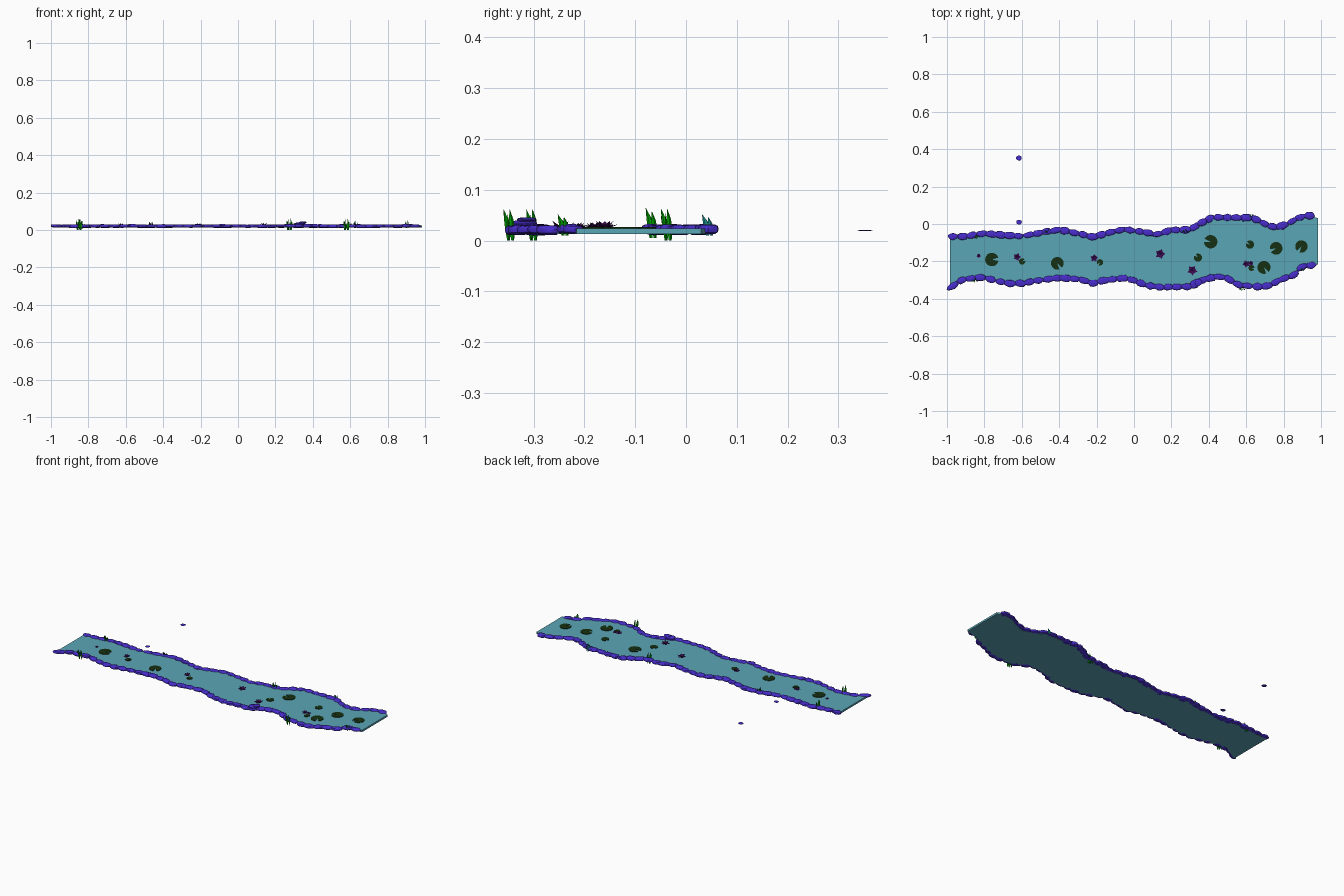
import bpy, bmesh, math, random
from mathutils import Vector, Matrix

if "Cube" in bpy.data.objects:
    bpy.data.objects.remove(bpy.data.objects["Cube"])

random.seed(7)


def mat(name, r, g, b):
    m = bpy.data.materials.new(name)
    m.diffuse_color = (r, g, b, 1)
    m.use_nodes = True
    m.node_tree.nodes["Principled BSDF"].inputs["Base Color"].default_value = m.diffuse_color
    return m


WATER = mat("river_teal", 0.105, 0.38, 0.47)
STONE = mat("stone_violet", 0.065, 0.026, 0.60)
PAD = mat("pad_dark_green", 0.008, 0.030, 0.006)
PETAL = mat("petal_dark_purple", 0.045, 0.003, 0.085)
GRASS = mat("grass_green", 0.0, 0.33, 0.0)
DARK_GRASS = mat("grass_dark_green", 0.004, 0.10, 0.01)
TEAL_GRASS = mat("grass_teal", 0.015, 0.30, 0.27)


def finish(bm, name, material, smooth=False):
    bmesh.ops.recalc_face_normals(bm, faces=bm.faces)
    me = bpy.data.meshes.new(name)
    bm.to_mesh(me)
    bm.free()
    me.materials.append(material)
    ob = bpy.data.objects.new(name, me)
    bpy.context.collection.objects.link(ob)
    if smooth:
        bpy.ops.object.select_all(action='DESELECT')
        ob.select_set(True)
        bpy.context.view_layer.objects.active = ob
        bpy.ops.object.shade_smooth_by_angle(angle=math.radians(40))
    return ob


# Centre lines of the two stone banks (x, y)
NORTH = [(-.985, -.067), (-.9, -.065), (-.8, -.05), (-.7, -.06), (-.6, -.065), (-.5, -.047),
         (-.4, -.03), (-.3, -.05), (-.22, -.068), (-.15, -.05), (-.06, -.028), (.05, -.042),
         (.12, -.055), (.2, -.033), (.3, -.03), (.35, 0), (.42, .037), (.5, .035), (.64, .033),
         (.70, 0), (.76, -.02), (.82, 0), (.88, .035), (.94, .045), (.985, .03)]
SOUTH = [(-.985, -.34), (-.92, -.3), (-.83, -.285), (-.75, -.3), (-.68, -.318), (-.6, -.318),
         (-.5, -.3), (-.4, -.288), (-.3, -.295), (-.22, -.315), (-.15, -.3), (-.05, -.29),
         (.01, -.305), (.07, -.33), (.15, -.338), (.3, -.335), (.38, -.295), (.45, -.282),
         (.5, -.292), (.56, -.325), (.65, -.335), (.72, -.33), (.78, -.3), (.86, -.27),
         (.9, -.23), (.985, -.215)]


def y_at(path, x):
    for (x0, y0), (x1, y1) in zip(path, path[1:]):
        if x <= x1:
            return y0 + (y1 - y0) * (x - x0) / (x1 - x0)
    return path[-1][1]


# River slab
bm = bmesh.new()
N = 80
rows = []
for i in range(N + 1):
    x = -.985 + 1.97 * i / N
    n, s = y_at(NORTH, x), y_at(SOUTH, x)
    rows.append([bm.verts.new(p) for p in ((x, s, .013), (x, n, .013), (x, n, .024), (x, s, .024))])
for a, b in zip(rows, rows[1:]):
    for k in range(4):
        bm.faces.new((a[k], a[(k + 1) % 4], b[(k + 1) % 4], b[k]))
bm.faces.new(rows[0])
bm.faces.new(rows[-1])
finish(bm, "river_water", WATER)


# Flat rounded stone from stacked irregular rings
def stone(bm, x, y, z, length, width, height, angle):
    sides = 12
    wob = [random.uniform(.86, 1.1) for _ in range(sides)]
    tilt = random.uniform(-.05, .05)
    rings = []
    for zz, r in ((-.5, .7), (-.3, .94), (.1, 1), (.36, .9), (.5, .65)):
        ring = []
        for k in range(sides):
            a = math.tau * k / sides
            px, py = length * r * wob[k] * math.cos(a), width * r * wob[k] * math.sin(a)
            ring.append(bm.verts.new((x + px * math.cos(angle) - py * math.sin(angle),
                                      y + px * math.sin(angle) + py * math.cos(angle),
                                      z + zz * height + px * tilt)))
        rings.append(ring)
    for a, b in zip(rings, rings[1:]):
        for k in range(sides):
            bm.faces.new((a[k], a[(k + 1) % sides], b[(k + 1) % sides], b[k]))
    bm.faces.new(rings[0])
    bm.faces.new(rings[-1])


def bank(name, path, x_end):
    bm = bmesh.new()
    x = -.968
    while x < x_end:
        y = y_at(path, x)
        ang = math.atan2(y_at(path, x + .02) - y_at(path, x - .02), .04)
        stone(bm, x, y, .021 + random.uniform(-.001, .002), random.uniform(.029, .037),
              random.uniform(.017, .021), random.uniform(.015, .019), ang)
        x += random.uniform(.044, .056) * math.cos(ang)
    finish(bm, name, STONE, True)


bank("north_bank_stones", NORTH, .945)
bank("south_bank_stones", SOUTH, .985)

# Small pile on the south bank
bm = bmesh.new()
stone(bm, .33, -.318, .033, .032, .022, .013, .5)
stone(bm, .345, -.314, .041, .022, .018, .008, .3)
finish(bm, "stacked_stones", STONE, True)

# Two loose thin discs beside the river
for i, y in enumerate((.352, .01)):
    bm = bmesh.new()
    stone(bm, -.615, y, .02, .015, .014, .002, 0)
    finish(bm, f"loose_stone_{i}", STONE)

# Lily pads: notched discs (x, y, radius)
PADS = [(-.76, -.19, .036), (-.41, -.21, .034), (.41, -.095, .036), (.76, -.13, .034),
        (.895, -.12, .033), (.695, -.232, .035), (.342, -.18, .022), (.62, -.11, .022),
        (.628, -.235, .016), (-.598, -.2, .017), (-.182, -.205, .017)]
for i, (x, y, r) in enumerate(PADS):
    bm = bmesh.new()
    turn = random.uniform(0, math.tau)
    outline = [(x, y)]
    for k in range(19):
        a = turn + .25 + (math.tau - .5) * k / 18
        outline.append((x + r * math.cos(a), y + r * math.sin(a)))
    top = [bm.verts.new((*p, .0265)) for p in outline]
    low = [bm.verts.new((*p, .0235)) for p in outline]
    bm.faces.new(top)
    bm.faces.new(low[::-1])
    for k in range(20):
        bm.faces.new((top[k], low[k], low[(k + 1) % 20], top[(k + 1) % 20]))
    finish(bm, f"lily_pad_{i}", PAD)

# Water flowers: two whorls of pointed petals (x, y, radius)
FLOWERS = [(.14, -.16, .028), (.312, -.248, .028), (.6, -.213, .021), (.625, -.21, .015),
           (-.213, -.182, .022), (-.625, -.176, .022), (-.83, -.17, .013)]
for i, (x, y, r) in enumerate(FLOWERS):
    bm = bmesh.new()
    for count, reach, rise, off in ((5, 1, .25, 0), (5, .65, .48, .6)):
        for k in range(count):
            a = math.tau * k / count + off + i
            rot = Matrix.Translation((x, y, .025)) @ Matrix.Rotation(a, 4, 'Z')
            R = r * reach
            root, tip = Vector((0, 0, 0)), Vector((R, 0, r * rise))
            left, right = Vector((R * .55, R * .3, r * rise * .5)), Vector((R * .55, -R * .3, r * rise * .5))
            keel = Vector((R * .5, 0, r * rise * .15))
            v = [bm.verts.new(rot @ p) for p in (root, left, tip, right, keel)]
            for f in ((0, 1, 4), (1, 2, 4), (2, 3, 4), (3, 0, 4), (0, 3, 2, 1)):
                bm.faces.new([v[j] for j in f])
    finish(bm, f"water_flower_{i}", PETAL)


# Grass blade: diamond section tapering along a bend
def blade(bm, x, y, z0, z1, lean_x, lean_y, w, turn):
    rings = []
    for t, k in ((0, .5), (.35, 1), (.7, .75), (1, .08)):
        c = Vector((x + lean_x * t * t, y + lean_y * t * t, z0 + (z1 - z0) * t))
        rings.append([bm.verts.new(c + Vector((math.cos(turn + a), math.sin(turn + a), 0)) * w * k * m)
                      for a, m in ((0, 1), (math.pi / 2, .4), (math.pi, 1), (-math.pi / 2, .4))])
    for a, b in zip(rings, rings[1:]):
        for k in range(4):
            bm.faces.new((a[k], a[(k + 1) % 4], b[(k + 1) % 4], b[k]))
    bm.faces.new(rings[0])
    bm.faces.new(rings[-1])


# Tufts (x, y, bottom, top, blades, material)
TUFTS = [(.58, -.345, 0, .065, 4, GRASS), (.275, -.035, 0, .066, 4, GRASS),
         (-.85, -.3, 0, .065, 4, GRASS), (-.84, -.065, .005, .064, 3, GRASS),
         (.905, -.238, .01, .051, 3, GRASS), (-.465, -.035, .01, .048, 3, DARK_GRASS),
         (.63, .046, .01, .051, 3, TEAL_GRASS)]
for i, (x, y, z0, z1, count, m) in enumerate(TUFTS):
    bm = bmesh.new()
    for k in range(count):
        s = k - (count - 1) / 2
        h = z0 + (z1 - z0) * (1 - .13 * abs(s))
        blade(bm, x + s * .006, y + .004 * (-1) ** k, z0, h, s * .003,
              -.014 + .004 * k, .006, .4 + k * .8)
    finish(bm, f"grass_tuft_{i}", m)
